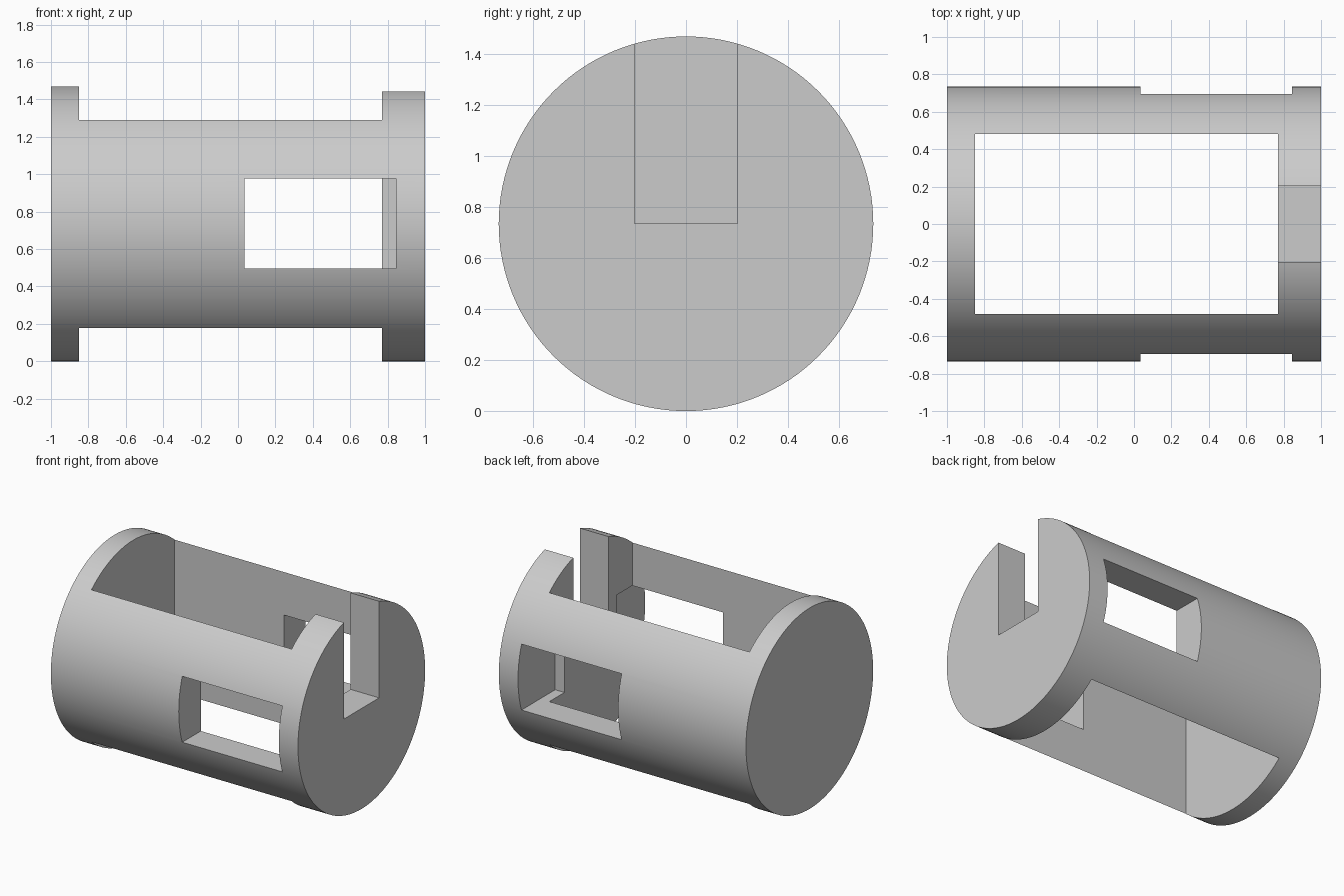
import bpy
import math

if "Cube" in bpy.data.objects:
    bpy.data.objects.remove(bpy.data.objects["Cube"], do_unlink=True)

RADIUS = 0.735

# Plain grey material
grey = bpy.data.materials.new("light_grey")
grey.use_nodes = True
colour = (0.6, 0.6, 0.6, 1)
grey.diffuse_color = colour
grey.node_tree.nodes["Principled BSDF"].inputs["Base Color"].default_value = colour

# Solid cylinder lying along x
bpy.ops.mesh.primitive_cylinder_add(vertices=128, radius=RADIUS, depth=2,
                                    location=(0, 0, RADIUS),
                                    rotation=(0, math.pi / 2, 0))
body = bpy.context.object
body.name = "cylinder_housing"
bpy.ops.object.transform_apply(location=True, rotation=True, scale=True)
body.data.materials.append(grey)


def cut_box(name, low, high):
    """Subtract an axis-aligned box from the housing."""
    centre = [(a + b) / 2 for a, b in zip(low, high)]
    bpy.ops.mesh.primitive_cube_add(size=1, location=centre)
    cutter = bpy.context.object
    cutter.name = name
    cutter.scale = [b - a for a, b in zip(low, high)]
    cutter.hide_render = True
    bpy.ops.object.transform_apply(location=True, rotation=True, scale=True)
    cutter.data.materials.append(grey)
    mod = body.modifiers.new(name, 'BOOLEAN')
    mod.operation = 'DIFFERENCE'
    mod.solver = 'EXACT'
    mod.object = cutter
    bpy.ops.object.select_all(action='DESELECT')
    body.select_set(True)
    bpy.context.view_layer.objects.active = body
    bpy.ops.object.modifier_apply(modifier=name)
    bpy.data.objects.remove(cutter, do_unlink=True)


# Main opening from top to bottom
cut_box("main_opening", (-0.85, -0.48, -1), (0.77, 0.48, 3))

# Side windows, which also bite into the end plate
cut_box("front_window", (0.035, -1, 0.495), (0.845, -0.305, 0.977))
cut_box("back_window", (0.035, 0.305, 0.495), (0.845, 1, 0.977))

# Open slot in the upper half of the end plate
cut_box("end_slot", (0.6, -0.203, RADIUS), (1.2, 0.203, 3))

bpy.ops.object.shade_smooth_by_angle(angle=math.radians(30))
